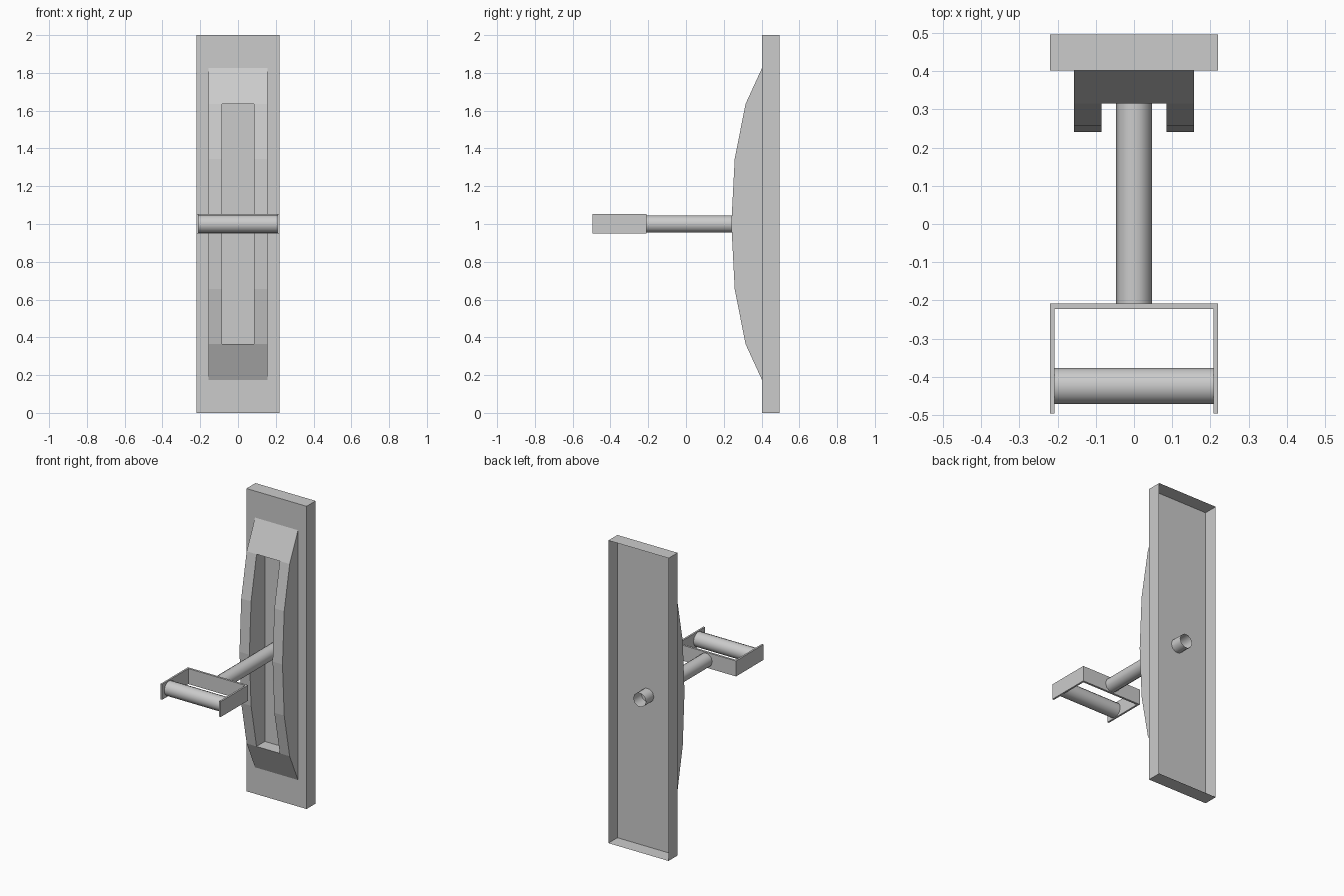
import bpy, bmesh, math
from mathutils import Matrix, Vector

if "Cube" in bpy.data.objects:
    bpy.data.objects.remove(bpy.data.objects["Cube"])


def finish(name, bm, smooth=False):
    bmesh.ops.recalc_face_normals(bm, faces=bm.faces)
    me = bpy.data.meshes.new(name)
    bm.to_mesh(me)
    bm.free()
    ob = bpy.data.objects.new(name, me)
    bpy.context.collection.objects.link(ob)
    if smooth:
        bpy.ops.object.select_all(action='DESELECT')
        bpy.context.view_layer.objects.active = ob
        ob.select_set(True)
        bpy.ops.object.shade_smooth_by_angle(angle=math.radians(50))
    return ob


def tube(name, centre, axis, length, radius, sides, capped):
    bm = bmesh.new()
    rot = Matrix.Rotation(math.pi / 2, 4, axis)
    spin = Matrix.Rotation(math.pi / sides, 4, 'Z')
    bmesh.ops.create_cone(bm, cap_ends=capped, segments=sides, radius1=radius,
                          radius2=radius, depth=length,
                          matrix=Matrix.Translation(centre) @ rot @ spin)
    return finish(name, bm, True)


# Back plate: thin-walled tray, open at the rear
bm = bmesh.new()
bmesh.ops.create_cube(bm, size=1, matrix=Matrix.Translation((0, 0.449, 1))
                      @ Matrix.Diagonal((0.44, 0.094, 2, 1)))
rear = [f for f in bm.faces if f.calc_center_median().y > 0.49]
bmesh.ops.delete(bm, geom=rear, context='FACES_ONLY')
finish("back_plate", bm)

# Curved housing with a long slot: arc profile (y, z), four columns across x
BACK = 0.402
half = [(BACK, 0.825), (0.315, 0.635), (0.258, 0.345)]
arc = [(y, 1 - d) for y, d in half] + [(0.24, 1.0)] + [(y, 1 + d) for y, d in reversed(half)]
xs = [-0.157, -0.085, 0.085, 0.157]
bm = bmesh.new()
front = [[bm.verts.new((x, y, z)) for y, z in arc] for x in xs]
base = [[v if v.co.y == BACK or i in (0, 6) else bm.verts.new((v.co.x, BACK, v.co.z))
         for i, v in enumerate(col)] for col in front]
for c in range(3):
    a, b = front[c], front[c + 1]
    for i in range(6):
        if c != 1 or i in (0, 5):
            bm.faces.new((a[i], b[i], b[i + 1], a[i + 1]))
# Outer side walls and slot walls
for c in (0, 3):
    bm.faces.new(front[c])
for c in (1, 2):
    bm.faces.new(front[c][1:6] + [base[c][5], base[c][1]])
# Slot ends
for i in (1, 5):
    bm.faces.new((front[1][i], front[2][i], base[2][i], base[1][i]))
loose = [v for v in bm.verts if not v.link_faces]
bmesh.ops.delete(bm, geom=loose, context='VERTS')
finish("slotted_housing", bm)

# Arm running through the plate, open at both ends
tube("lever_arm", (0, 0.138, 1), 'X', 0.692, 0.0465, 10, False)

# U-shaped bracket: profile (x, y) extruded upwards
outline = [(-0.22, -0.495), (-0.208, -0.495), (-0.208, -0.222), (0.208, -0.222),
           (0.208, -0.495), (0.22, -0.495), (0.22, -0.208), (-0.22, -0.208)]
bm = bmesh.new()
face = bm.faces.new([bm.verts.new((x, y, 0.95)) for x, y in outline])
ext = bmesh.ops.extrude_face_region(bm, geom=[face], use_keep_orig=True)
bmesh.ops.translate(bm, vec=Vector((0, 0, 0.102)),
                    verts=[g for g in ext['geom'] if isinstance(g, bmesh.types.BMVert)])
finish("handle_bracket", bm)

# Grip roller between the bracket sides
tube("grip_roller", (0, -0.424, 1), 'Y', 0.418, 0.048, 16, True)
